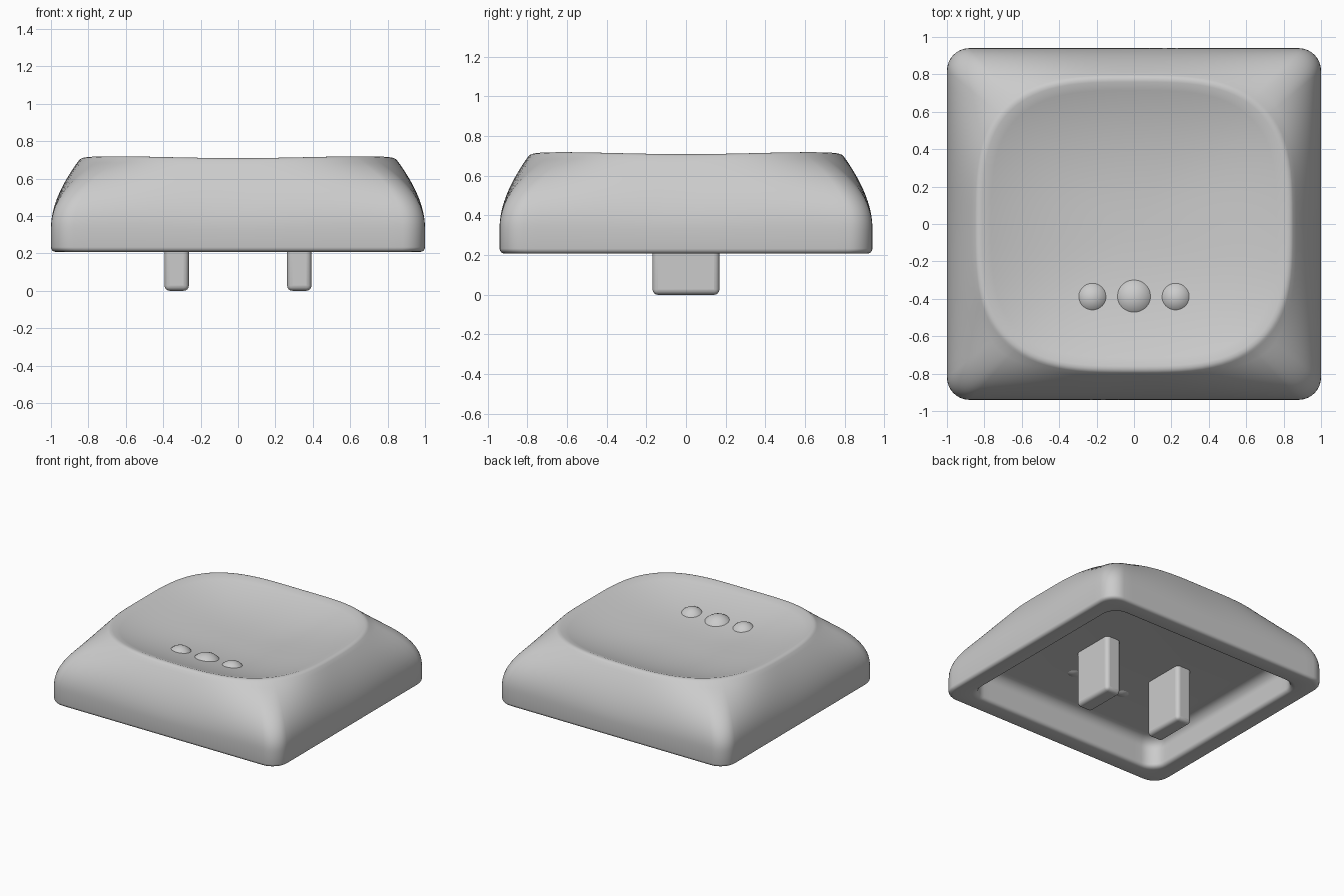
import bpy
import bmesh
import math

if "Cube" in bpy.data.objects:
    bpy.data.objects.remove(bpy.data.objects["Cube"], do_unlink=True)

grey = bpy.data.materials.new("plain_grey")
grey.use_nodes = True
grey.diffuse_color = (0.6, 0.6, 0.6, 1)
grey.node_tree.nodes["Principled BSDF"].inputs["Base Color"].default_value = (0.6, 0.6, 0.6, 1)

HX, HY = 1.0, 0.94        # half sizes of the cap
RX, RY = 0.85, 0.795      # half sizes of the dish rim
BASE, SHOULDER, RIM = 0.208, 0.33, 0.698
CEILING = 0.437


def finish(obj, angle=40):
    obj.data.materials.append(grey)
    bpy.ops.object.select_all(action='DESELECT')
    obj.select_set(True)
    bpy.context.view_layer.objects.active = obj
    bpy.ops.object.shade_smooth_by_angle(angle=math.radians(angle))


def rounded_rect(inset, radius, arc=8, edge=24):
    """Outline of a rounded rectangle, always with the same point count."""
    cx, cy = HX - inset - radius, HY - inset - radius
    corners = [(cx, cy), (-cx, cy), (-cx, -cy), (cx, -cy)]
    points = []
    for i, (x, y) in enumerate(corners):
        for j in range(arc + 1):
            a = math.pi / 2 * (i + j / arc)
            points.append((x + radius * math.cos(a), y + radius * math.sin(a)))
        a = math.pi / 2 * (i + 1)
        nx, ny = corners[(i + 1) % 4]
        x0, y0 = points[-1]
        x1, y1 = nx + radius * math.cos(a), ny + radius * math.sin(a)
        for j in range(1, edge):
            t = j / edge
            points.append((x0 + (x1 - x0) * t, y0 + (y1 - y0) * t))
    return points


def squircle(outline, power=3.2):
    """Project an outline radially onto the soft rim of the dish."""
    points = []
    for x, y in outline:
        u, v = x / HX, y / HY
        k = (abs(u) ** power + abs(v) ** power) ** (-1 / power)
        points.append((RX * u * k, RY * v * k))
    return points


# Cap: hollow underside, curved sides, soft rim and dished top in one skin
outer = rounded_rect(0, 0.12)
rim = squircle(outer)
# 0 at the middle of each side, about 1 at the rim corners
cornerness = [(math.hypot(x / RX, y / RY) - 1) / 0.14 for x, y in rim]
rings = []


def ring(points, z, scale=1.0, lift=0.0):
    rings.append([(x * scale, y * scale, z + lift * c)
                  for (x, y), c in zip(points, cornerness)])


# cavity ceiling and its fillet into the wall
for i in range(7):
    a = math.pi / 2 * i / 6
    ring(rounded_rect(0.23 - 0.08 * math.sin(a), 0.08 + 0.04 * math.sin(a)),
         CEILING - 0.08 * (1 - math.cos(a)))
# rounded inner lip
for i in range(5):
    a = math.pi / 2 * i / 4
    ring(rounded_rect(0.15 - 0.03 * (1 - math.cos(a)), 0.12), BASE + 0.03 * (1 - math.sin(a)))
# rounded outer bottom edge
for i in range(5):
    a = math.pi / 2 * i / 4
    ring(rounded_rect(0.025 * (1 - math.sin(a)), 0.12), BASE + 0.025 * (1 - math.cos(a)))
# sides sweeping in from the shoulder to the rim, fuller at the corners
STEPS = 16
for i in range(STEPS + 1):
    f = i / STEPS
    points = []
    for (a, b), (c, d), k in zip(outer, rim, cornerness):
        w = f ** (1.8 + 0.4 * k)
        points.append((a + (c - a) * w, b + (d - b) * w))
    ring(points, SHOULDER + (RIM - SHOULDER) * f, lift=0.01 * f)
# rounded crest
for scale, z in ((0.99, 0.705), (0.975, 0.709), (0.955, 0.709)):
    ring(rim, z, scale, 0.01)
# dish
for i in range(1, 17):
    p = 1 - i / 17
    ring(rim, 0.595 + 0.114 * p ** 2.5, 0.955 * p, 0.01 * p ** 3)

bm = bmesh.new()
loops = [[bm.verts.new(co) for co in r] for r in rings]
for low, high in zip(loops, loops[1:]):
    n = len(low)
    for i in range(n):
        j = (i + 1) % n
        bm.faces.new((low[i], low[j], high[j], high[i]))
bm.faces.new(loops[0])
bm.faces.new(loops[-1])
bmesh.ops.recalc_face_normals(bm, faces=bm.faces)
mesh = bpy.data.meshes.new("cap")
bm.to_mesh(mesh)
bm.free()
cap = bpy.data.objects.new("cap", mesh)
bpy.context.collection.objects.link(cap)
finish(cap)

# Two mounting prongs under the cap
for name, side in (("left_prong", 1), ("right_prong", -1)):
    height = CEILING + 0.03
    bpy.ops.mesh.primitive_cube_add(size=1, location=(side * 0.328, 0, height / 2))
    prong = bpy.context.object
    prong.name = name
    prong.scale = (0.13, 0.338, height)
    bpy.ops.object.transform_apply(location=False, rotation=False, scale=True)
    bevel = prong.modifiers.new("soft_edges", 'BEVEL')
    bevel.width = 0.028
    bevel.segments = 4
    finish(prong)

# Three tactile bumps set through the dish
for name, x, r in (("left_bump", 0.225, 0.103), ("middle_bump", 0, 0.12),
                   ("right_bump", -0.225, 0.103)):
    bpy.ops.mesh.primitive_uv_sphere_add(segments=32, ring_count=16, radius=1,
                                         location=(x, -0.397, 0.54))
    bump = bpy.context.object
    bump.name = name
    bump.scale = (r, r, 0.115)
    bpy.ops.object.transform_apply(location=False, rotation=False, scale=True)
    finish(bump)
